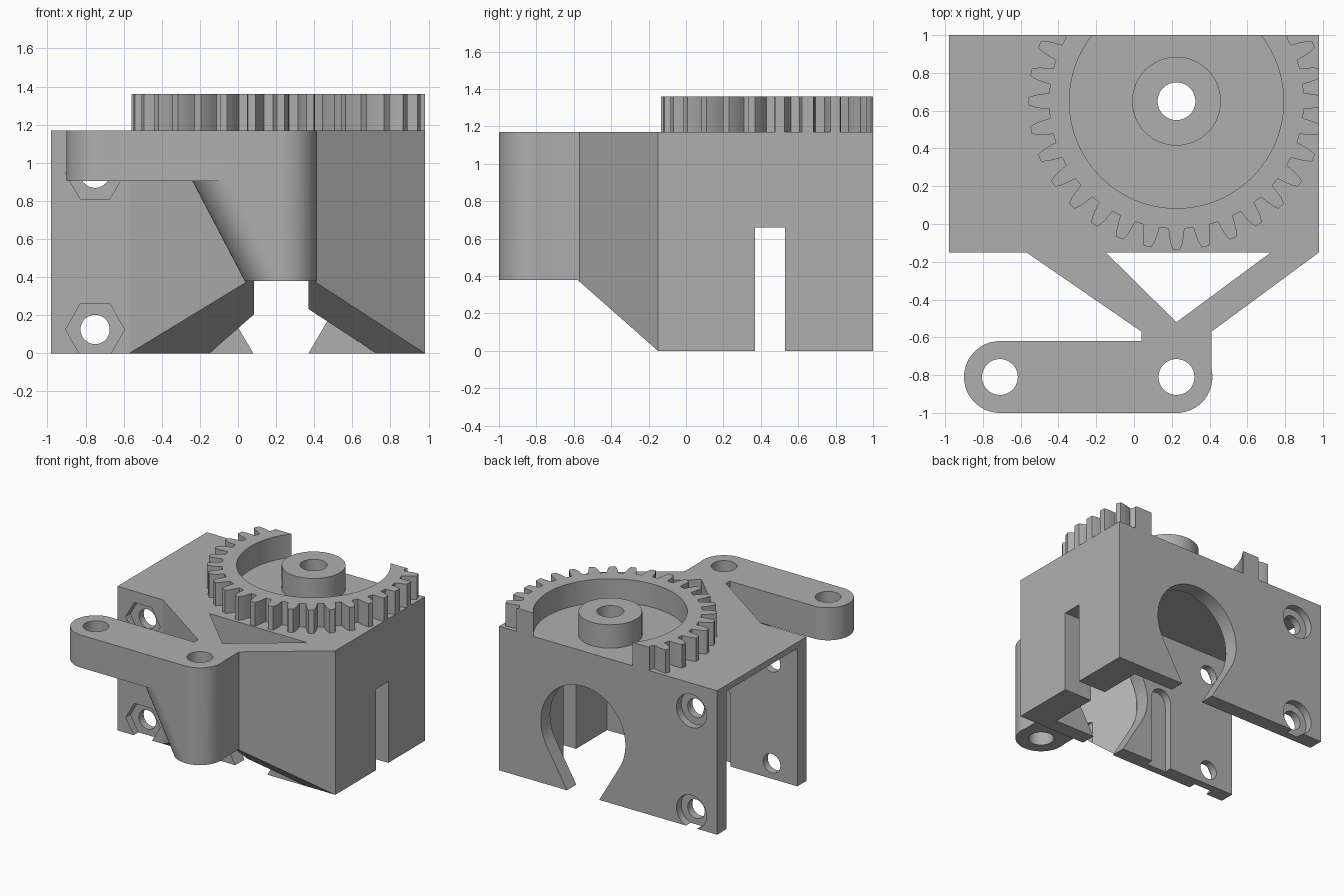
import bpy, bmesh
from math import cos, sin, pi
from mathutils import Vector

cube = bpy.data.objects.get("Cube")
if cube:
    bpy.data.objects.remove(cube, do_unlink=True)

grey = bpy.data.materials.new("plain grey")
grey.use_nodes = True
COLOUR = (0.43, 0.43, 0.43, 1)
grey.diffuse_color = COLOUR
grey.node_tree.nodes["Principled BSDF"].inputs["Base Color"].default_value = COLOUR


def finish(bm, name):
    bmesh.ops.recalc_face_normals(bm, faces=bm.faces)
    mesh = bpy.data.meshes.new(name)
    bm.to_mesh(mesh)
    bm.free()
    mesh.materials.append(grey)
    ob = bpy.data.objects.new(name, mesh)
    bpy.context.collection.objects.link(ob)
    return ob


def prism(name, pts, lo, hi, axis="z"):
    """Extrude a 2D outline along an axis."""
    place = {"x": lambda a, b: (lo, a, b),
             "y": lambda a, b: (a, lo, b),
             "z": lambda a, b: (a, b, lo)}[axis]
    step = Vector([(hi - lo) * (axis == k) for k in "xyz"])
    bm = bmesh.new()
    face = bm.faces.new([bm.verts.new(place(*p)) for p in pts])
    ext = bmesh.ops.extrude_face_region(bm, geom=[face])
    moved = [v for v in ext["geom"] if isinstance(v, bmesh.types.BMVert)]
    bmesh.ops.translate(bm, verts=moved, vec=step)
    return finish(bm, name)


def box(name, x0, x1, y0, y1, z0, z1):
    return prism(name, [(x0, y0), (x1, y0), (x1, y1), (x0, y1)], z0, z1)


def ring_pts(a, b, r, n=64, start=0.0, sweep=2 * pi):
    full = abs(sweep) > 6.28
    return [(a + r * cos(start + sweep * i / (n if full else n - 1)),
             b + r * sin(start + sweep * i / (n if full else n - 1))) for i in range(n)]


def combine(target, tool, how="DIFFERENCE"):
    """Apply a boolean and discard the tool."""
    mod = target.modifiers.new("combine", "BOOLEAN")
    mod.operation, mod.solver, mod.object = how, "EXACT", tool
    bpy.context.view_layer.objects.active = target
    bpy.ops.object.modifier_apply(modifier=mod.name)
    bpy.data.objects.remove(tool, do_unlink=True)


CX, GY, PY = 0.225, 0.65, -0.81     # main axis x, gear y, pivot y
TOP, ARM, LOW = 1.17, 0.905, 0.38   # plate top, arm underside, boss underside
ARM_X, R = -0.71, 0.19

# Hollow housing, open at one side and below
body = box("housing", -0.98, 0.98, -0.15, 1, 0, TOP)
combine(body, box("cavity", -1.2, 0.73, -0.03, 0.88, -0.2, 1.12))

# Two struts joining at the boss, with sloped underside
struts = prism("struts", [(-0.57, -0.1), (-0.57, -0.15), (0.04, -0.57), (0.04, PY),
                          (0.41, PY), (0.41, -0.57), (0.98, -0.15), (0.98, -0.1)], 0, TOP)
combine(struts, prism("gap", [(-0.15, -0.15), (CX, -0.52), (0.725, -0.15)], -0.2, 1.4))
combine(struts, prism("slope", [(-0.58, LOW), (-0.15, 0), (-0.15, -0.2),
                                (-1.2, -0.2), (-1.2, LOW)], -1.2, 1.2, "x"))
combine(struts, box("slot", 0.085, 0.37, -0.6, -0.15, -0.1, LOW))
combine(body, struts, "UNION")

# Rounded arm
arm = prism("arm", ring_pts(CX, PY, R, 32, -pi / 2, pi)
            + ring_pts(ARM_X, PY, R, 32, pi / 2, pi), ARM, TOP)
combine(body, arm, "UNION")

# Boss widening upwards into the arm
bm = bmesh.new()
for x, z in ((CX, LOW), (CX, TOP - 0.02), (-0.05, ARM), (-0.05, ARM + 0.1)):
    for a, b in ring_pts(x, PY, R):
        bm.verts.new((a, b, z))
hull = bmesh.ops.convex_hull(bm, input=bm.verts)
loose = set(hull["geom_interior"]) | set(hull["geom_unused"])
bmesh.ops.delete(bm, geom=[v for v in loose if isinstance(v, bmesh.types.BMVert)],
                 context="VERTS")
combine(body, finish(bm, "boss"), "UNION")

# Keyhole through front and back walls
h, kz, kr = 0.145, 0.505, 0.38
key = [(CX + h - 0.06, -0.1), (CX + h, 0)] + ring_pts(CX, kz, kr, 60, -pi / 6, 4 * pi / 3)
key += [(CX - h, 0), (CX - h + 0.06, -0.1)]
combine(body, prism("keyhole", key, -0.15, 1.2, "y"))

# Bolt holes with hex pockets in front and round counterbores behind
for z in (0.125, 0.945):
    combine(body, prism("bolt", ring_pts(-0.75, z, 0.077, 32), -0.3, 1.2, "y"))
    combine(body, prism("hex", ring_pts(-0.75, z, 0.155, 6), -0.3, -0.09, "y"))
    combine(body, prism("bore", ring_pts(-0.75, z, 0.135, 40), 0.94, 1.2, "y"))

# Side slot and shallow round-topped groove inside the front wall
combine(body, box("side_slot", 0.6, 1.2, 0.37, 0.53, -0.1, 0.66))
groove = [(-0.38, -0.1), (-0.2, -0.1)] + ring_pts(-0.29, 0.56, 0.09, 16, 0, pi)
combine(body, prism("groove", groove, -0.09, 0.05, "y"))

# Vertical pivot holes
for x in (CX, ARM_X):
    combine(body, prism("pivot", ring_pts(x, PY, 0.095, 40), 0.2, 1.4))

# Toothed ring trimmed to the housing edges
TEETH = 32
tooth = [(-0.32, 0.675), (-0.28, 0.71), (-0.22, 0.75), (-0.13, 0.785)]
tooth += [(-f, r) for f, r in reversed(tooth)]
outline = [(CX + r * cos(2 * pi * (i + f) / TEETH), GY + r * sin(2 * pi * (i + f) / TEETH))
           for i in range(TEETH) for f, r in tooth]
gear = prism("gear_ring", outline, TOP, 1.36)
combine(gear, prism("inside", ring_pts(CX, GY, 0.567, 96), 1, 1.5))
combine(gear, box("trim", -0.98, 0.98, -0.15, 1, 1, 1.5), "INTERSECT")

# Central hub, with its hole through the plate
hub = prism("hub", ring_pts(CX, GY, 0.235), TOP, 1.36)
for part in (hub, body):
    combine(part, prism("shaft", ring_pts(CX, GY, 0.1, 48), 1, 1.5))

# Smooth the curved walls only
for ob in (body, gear, hub):
    bpy.ops.object.select_all(action="DESELECT")
    ob.select_set(True)
    bpy.context.view_layer.objects.active = ob
    bpy.ops.object.shade_smooth_by_angle(angle=0.4)
